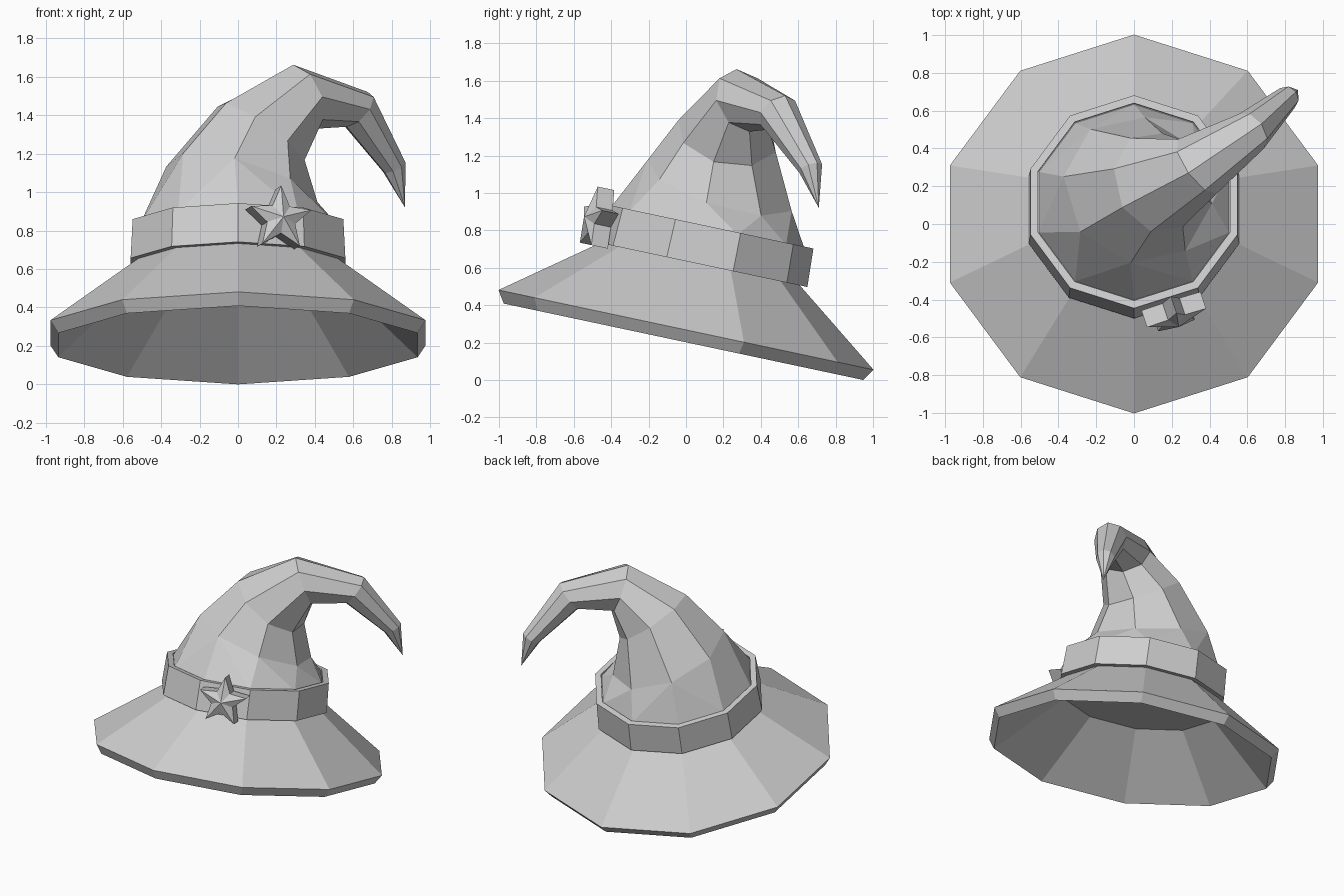
import bpy, bmesh, math
from mathutils import Vector, Matrix

if "Cube" in bpy.data.objects:
    bpy.data.objects.remove(bpy.data.objects["Cube"], do_unlink=True)

COLOUR = (0.62, 0.62, 0.62, 1)
grey = bpy.data.materials.new("light_grey")
grey.use_nodes = True
grey.diffuse_color = COLOUR
grey.node_tree.nodes["Principled BSDF"].inputs["Base Color"].default_value = COLOUR

# The brim, band and star share one frame that leans backwards
LEAN = Matrix.Translation((0, 0, 0.268)) @ Matrix.Rotation(math.radians(-12), 4, 'X')


def finish(bm, name):
    bmesh.ops.recalc_face_normals(bm, faces=bm.faces)
    mesh = bpy.data.meshes.new(name)
    bm.to_mesh(mesh)
    bm.free()
    mesh.materials.append(grey)
    obj = bpy.data.objects.new(name, mesh)
    bpy.context.collection.objects.link(obj)
    return obj


def polygon(radius, z, sides=10):
    """Ring of points in the leaning frame, with a corner at the back."""
    angles = [math.pi / 2 + math.tau * k / sides for k in range(sides)]
    return [LEAN @ Vector((radius * math.cos(a), radius * math.sin(a), z)) for a in angles]


def skin(bm, rings, closed=False):
    """Join rings of equal size with quads."""
    loops = [[bm.verts.new(p) for p in ring] for ring in rings]
    pairs = list(zip(loops, loops[1:]))
    if closed:
        pairs.append((loops[-1], loops[0]))
    for a, b in pairs:
        for i in range(len(a)):
            j = (i + 1) % len(a)
            bm.faces.new((a[i], a[j], b[j], b[i]))
    return loops


# Brim: sloping cone, closed inside
bm = bmesh.new()
profile = [(0.54, 0.315), (0.982, -0.065), (1.025, 0), (0.545, 0.36), (0.535, 0.55)]
loops = skin(bm, [polygon(r, z) for r, z in profile])
bm.faces.new(loops[0])
bm.faces.new(loops[-1])
finish(bm, "brim")

# Band around the crown
bm = bmesh.new()
profile = [(0.543, 0.359), (0.587, 0.359), (0.576, 0.567), (0.534, 0.567)]
skin(bm, [polygon(r, z) for r, z in profile], closed=True)
finish(bm, "hat_band")

# Crown: eight-sided rings along a bent path (centre, normal, radius)
SIDEWAYS = Vector((-0.59, 0.81, 0))
PATH = [
    ((0.02, 0.18, 1.04), (0.27, 0.30, 0.92), 0.41),
    ((0.12, 0.22, 1.305), (0.56, 0.20, 0.81), 0.275),
    ((0.335, 0.305, 1.495), (0.76, 0.55, 0.33), 0.177),
    ((0.62, 0.49, 1.43), (0.65, 0.47, -0.60), 0.113),
    ((0.812, 0.667, 1.13), (0.40, 0.29, -0.87), 0.065),
]


def bent_ring(centre, normal, radius, sides=8):
    n = Vector(normal).normalized()
    v = n.cross(SIDEWAYS).normalized()
    u = v.cross(n)
    angles = [math.tau * k / sides for k in range(sides)]
    return [Vector(centre) + radius * (math.cos(a) * v + math.sin(a) * u) for a in angles]


rings = [bent_ring(*step) for step in PATH]

bm = bmesh.new()
last = skin(bm, rings)[-1]
tip = bm.verts.new((0.868, 0.71, 0.92))
for i in range(len(last)):
    bm.faces.new((last[i], last[(i + 1) % len(last)], tip))
finish(bm, "bent_crown")

# Lower crown: from the ten-sided band up to the first bent ring
bm = bmesh.new()
for p in polygon(0.53, 0.555) + rings[0]:
    bm.verts.new(p)
bmesh.ops.convex_hull(bm, input=list(bm.verts))
finish(bm, "lower_crown")

# Star: five points with a raised middle, flat on one facet of the band
bm = bmesh.new()
out = Vector((math.sin(math.radians(18)), -math.cos(math.radians(18)), 0))
along = Vector((-out.y, out.x, 0))
up = Vector((0, 0, 1))
centre = along * 0.022 + up * 0.478


def star_point(k, depth):
    a = math.pi / 2 + k * math.pi / 5
    r = 0.08 if k % 2 else 0.173
    return LEAN @ (out * depth + centre + r * (along * math.cos(a) + up * math.sin(a)))


back, front = skin(bm, [[star_point(k, d) for k in range(10)] for d in (0.565, 0.66)])
bm.faces.new(back)
peak = bm.verts.new(LEAN @ (out * 0.70 + centre))
for i in range(10):
    bm.faces.new((front[i], front[(i + 1) % 10], peak))
finish(bm, "star")
